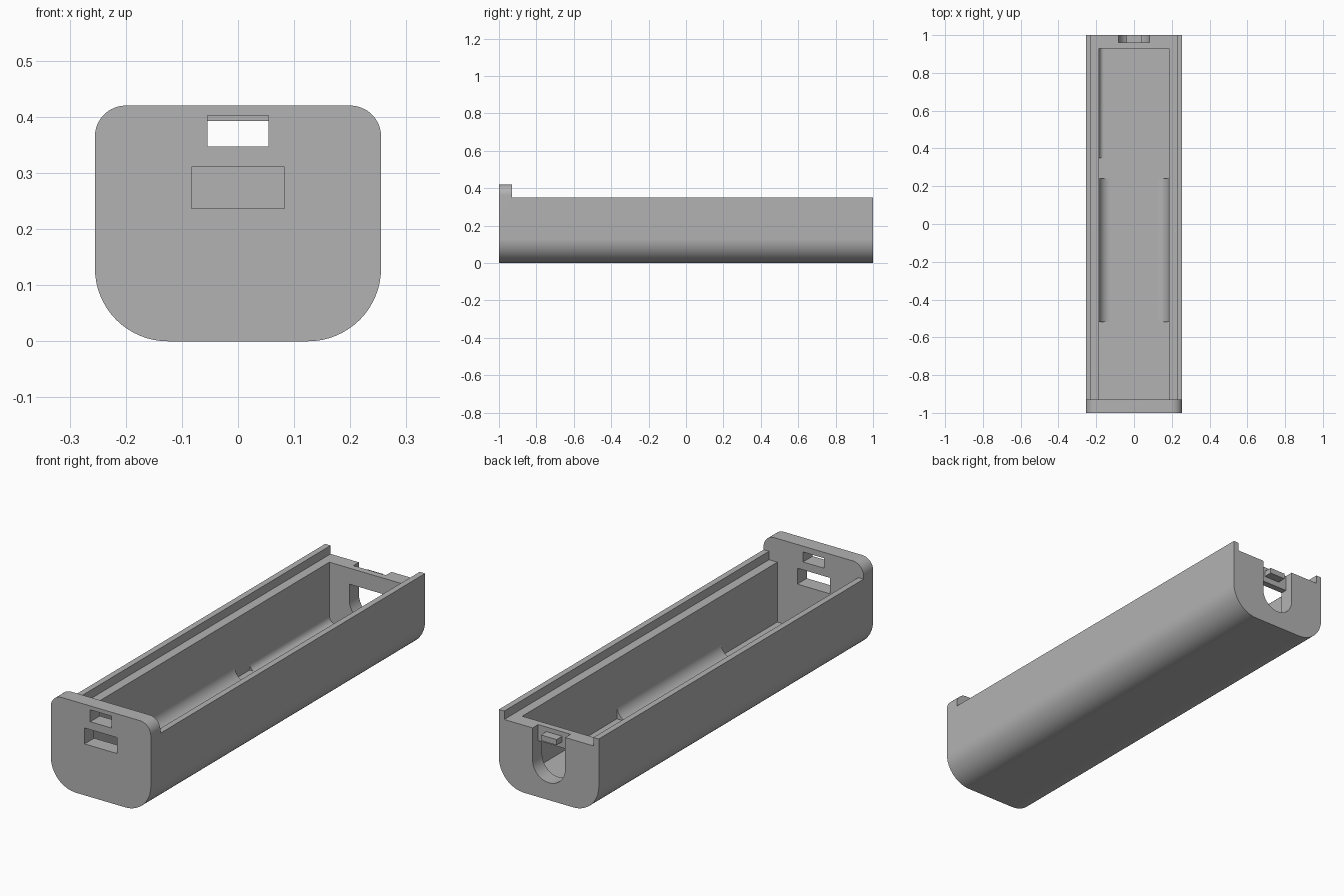
import bpy, bmesh, math

cube = bpy.data.objects.get("Cube")
if cube:
    bpy.data.objects.remove(cube, do_unlink=True)

# Main dimensions
HALF_W, INNER, RAIL = 0.255, 0.185, 0.2275
TOP, RIM, LEDGE, FLOOR = 0.42, 0.35, 0.311, 0.035
FRONT, BACK = -0.93, 0.93

grey = bpy.data.materials.new("plain grey")
grey.use_nodes = True
grey.diffuse_color = (0.45, 0.45, 0.45, 1)
grey.node_tree.nodes["Principled BSDF"].inputs["Base Color"].default_value = (0.45, 0.45, 0.45, 1)


def arc(cx, cz, r, start, end, n=16):
    angles = [math.radians(start + (end - start) * i / n) for i in range(n + 1)]
    return [(cx + r * math.cos(a), cz + r * math.sin(a)) for a in angles]


def prism(name, profile, y0, y1):
    """Extrude an x-z profile along y."""
    bm = bmesh.new()
    face = bm.faces.new([bm.verts.new((x, y0, z)) for x, z in profile])
    ext = bmesh.ops.extrude_face_region(bm, geom=[face])["geom"]
    moved = [v for v in ext if isinstance(v, bmesh.types.BMVert)]
    bmesh.ops.translate(bm, verts=moved, vec=(0, y1 - y0, 0))
    bmesh.ops.recalc_face_normals(bm, faces=bm.faces)
    mesh = bpy.data.meshes.new(name)
    bm.to_mesh(mesh)
    bm.free()
    mesh.materials.append(grey)
    obj = bpy.data.objects.new(name, mesh)
    bpy.context.collection.objects.link(obj)
    return obj


def rect(x0, x1, z0, z1):
    return [(x0, z0), (x1, z0), (x1, z1), (x0, z1)]


def activate(obj):
    bpy.ops.object.select_all(action="DESELECT")
    obj.select_set(True)
    bpy.context.view_layer.objects.active = obj


def cut(target, profile, y0, y1):
    cutter = prism("cutter", profile, y0, y1)
    cutter.hide_render = True
    mod = target.modifiers.new("cut", "BOOLEAN")
    mod.operation, mod.solver, mod.object = "DIFFERENCE", "EXACT", cutter
    activate(target)
    bpy.ops.object.modifier_apply(modifier=mod.name)
    bpy.data.objects.remove(cutter, do_unlink=True)


def smooth(obj):
    activate(obj)
    bpy.ops.object.shade_smooth_by_angle(angle=math.radians(30))


# Tray body: rounded outline along the full length
R, r = 0.13, 0.055
outline = (arc(HALF_W - R, R, R, -90, 0) + arc(HALF_W - r, TOP - r, r, 0, 90)
           + arc(r - HALF_W, TOP - r, r, 90, 180) + arc(R - HALF_W, R, R, 180, 270))
body = prism("tray_body", outline, -1, 1)

# Lower the rim behind the front plate, then the lid ledge and the cavity
cut(body, rect(-0.4, 0.4, RIM, 0.6), FRONT, 1.1)
cut(body, rect(-RAIL, RAIL, LEDGE, 0.6), FRONT, 1.1)
cut(body, rect(-INNER, INNER, FLOOR, 0.6), FRONT, BACK)

# Front plate: latch slot with a small inner lip, and the port window
cut(body, rect(-0.054, 0.054, 0.347, 0.393), -1.1, -0.9)
cut(body, rect(-0.054, 0.054, 0.347, 0.402), -1.1, -0.965)
cut(body, rect(-0.083, 0.083, 0.237, 0.3105), -1.1, -0.9)

# Back wall: U pocket open at the top, and a U opening below the lintel
U = 0.083
u_base = arc(0, 0.08 + U, U, 180, 360, 24)
cut(body, u_base + [(U, 0.6), (-U, 0.6)], 0.96, 1.1)
cut(body, u_base + [(U, 0.237), (-U, 0.237)], 0.9, 1.05)
smooth(body)

# Latch tab on the lintel
prism("latch_tab", rect(-0.04, 0.04, 0.264, 0.29), 0.955, 1.0)


# Concave cradle fillets along the floor edges
def fillet(name, side, w, h, y0, y1):
    curve = [(INNER - w + w * math.sin(a), FLOOR + h - h * math.cos(a))
             for a in (math.pi / 2 * i / 12 for i in range(13))]
    profile = curve + [(INNER + 0.004, FLOOR + h), (INNER + 0.004, FLOOR - 0.004),
                       (INNER - w, FLOOR - 0.004)]
    smooth(prism(name, [(side * x, z) for x, z in profile], y0, y1))


for label, side in (("left", 1), ("right", -1)):
    fillet("cradle_fillet_" + label, side, 0.06, 0.06, -0.52, 0.24)
fillet("rear_fillet_right", -1, 0.025, 0.03, 0.35, BACK + 0.004)
